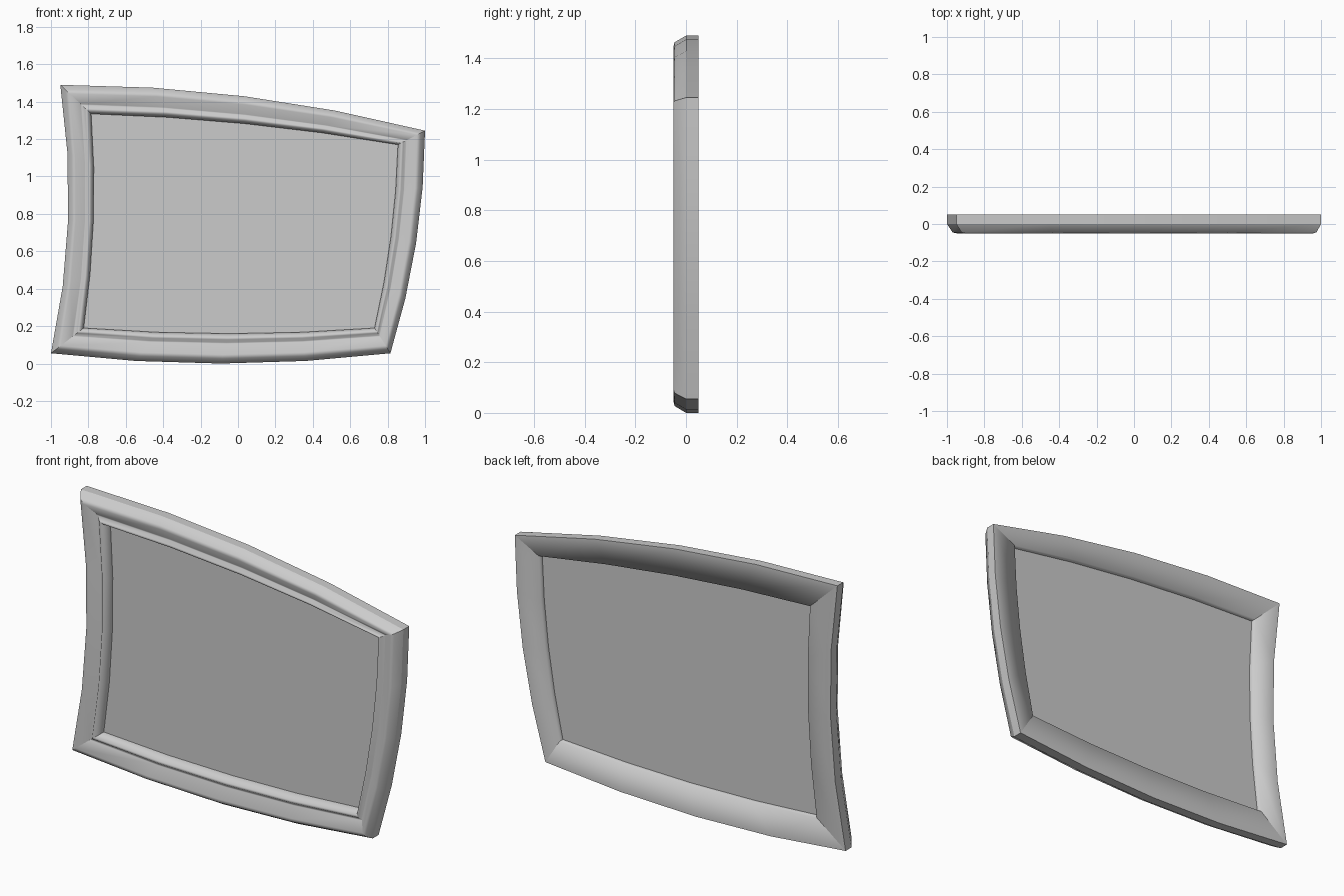
import bpy, bmesh
from mathutils import Vector

cube = bpy.data.objects.get("Cube")
if cube:
    bpy.data.objects.remove(cube, do_unlink=True)

SEGMENTS = 4


def outline(corners, bulges):
    """Four parabolic sides, counter-clockwise from the bottom left."""
    points = []
    for i, bulge in enumerate(bulges):
        a, b = Vector(corners[i]), Vector(corners[(i + 1) % 4])
        side = (b - a).normalized()
        outward = Vector((side.y, -side.x))
        for k in range(SEGMENTS):
            t = k / SEGMENTS
            points.append(a.lerp(b, t) + outward * bulge * 4 * t * (1 - t))
    return points


def make_object(name, bm, material):
    mesh = bpy.data.meshes.new(name)
    bmesh.ops.recalc_face_normals(bm, faces=bm.faces)
    bm.to_mesh(mesh)
    bm.free()
    mesh.materials.append(material)
    obj = bpy.data.objects.new(name, mesh)
    bpy.context.collection.objects.link(obj)
    return obj


grey = bpy.data.materials.new("plain_grey")
grey.use_nodes = True
grey.diffuse_color = (0.6, 0.6, 0.6, 1)
grey.node_tree.nodes["Principled BSDF"].inputs["Base Color"].default_value = (0.6, 0.6, 0.6, 1)

outer = outline([(-1, .055), (.815, .055), (1, 1.245), (-.95, 1.49)],
                [.055, .045, .062, -.067])
inner = outline([(-.825, .19), (.73, .19), (.855, 1.17), (-.785, 1.335)],
                [.03, .025, .03, -.032])

# Frame: moulding section as (fraction from outer to inner edge, depth)
section = [(0, .05), (0, 0), (.17, -.045), (.3, -.05), (.66, -.015),
           (.7, -.015), (.8, -.032), (.88, -.032), (1, .01), (1, .05)]
bm = bmesh.new()
rings = []
for t, y in section:
    ring = []
    for a, b in zip(outer, inner):
        p = a.lerp(b, t)
        ring.append(bm.verts.new((p.x, y, p.y)))
    rings.append(ring)
count = len(outer)
for r, ring in enumerate(rings):
    following = rings[(r + 1) % len(rings)]
    for i in range(count):
        j = (i + 1) % count
        face = bm.faces.new((ring[i], ring[j], following[j], following[i]))
        face.smooth = True
    # Crisp mitred corners
    for i in range(0, count, SEGMENTS):
        bm.edges.get((ring[i], following[i])).smooth = False
# Crisp back rim and chamfer edge
for r in (0, 1):
    for i in range(count):
        bm.edges.get((rings[r][i], rings[r][(i + 1) % count])).smooth = False
make_object("frame", bm, grey)

# Panel: flat sheet filling the opening
bm = bmesh.new()
bm.faces.new([bm.verts.new((p.x, .02, p.y)) for p in inner])
panel = make_object("panel", bm, grey)
for face in panel.data.polygons:
    if face.normal.y > 0:
        face.flip()
